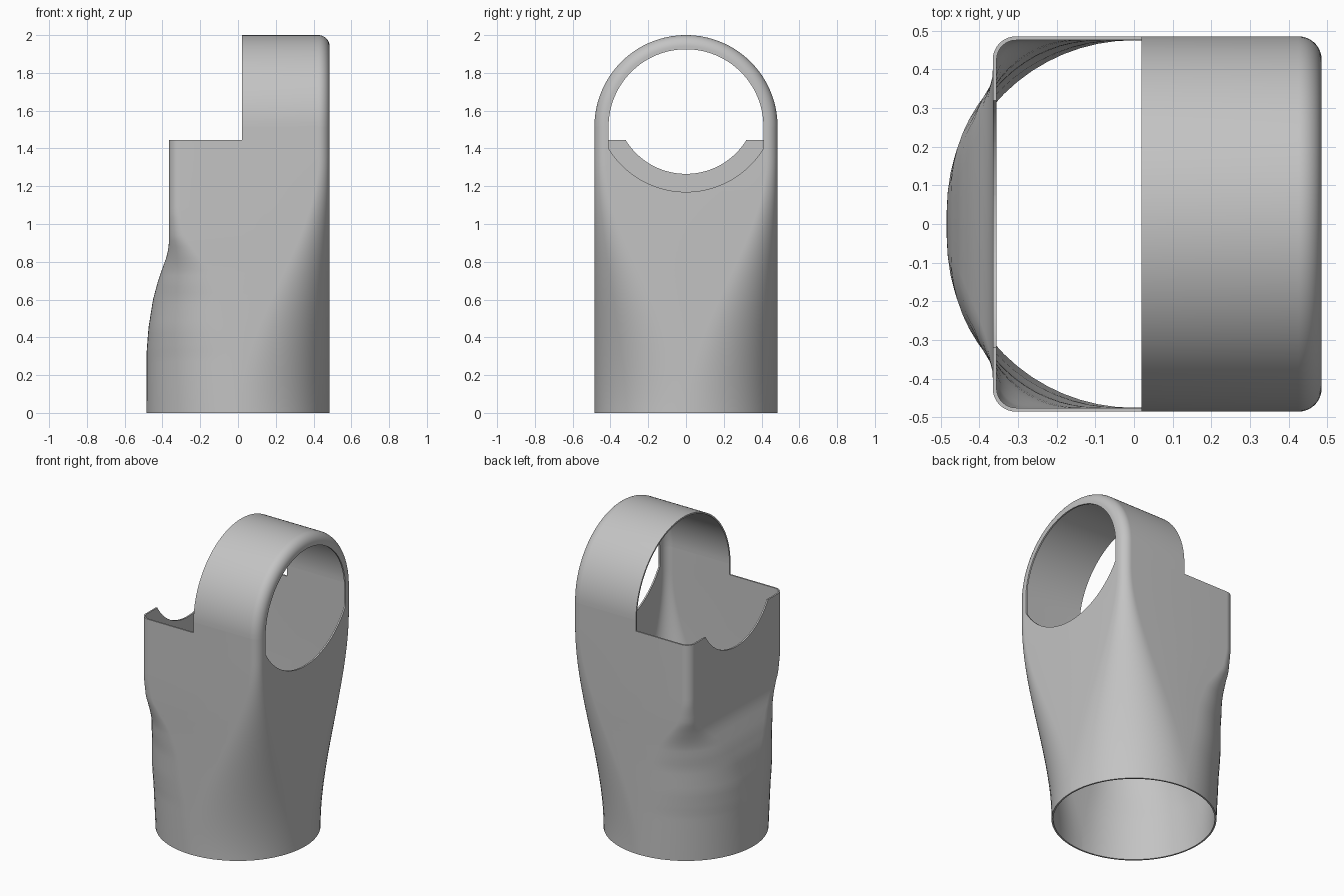
import bpy, bmesh, math

cube = bpy.data.objects.get("Cube")
if cube:
    bpy.data.objects.remove(cube, do_unlink=True)

R = 0.485          # outer half width
FILLET = 0.06      # corner radius of the squared upper part
WALL = 0.01
ARCH_Z = 1.515     # centre height of the arch
ARCH_X = 0.02      # open end of the arch
RIM_Z = 1.445      # top of the low walls
HOLE = 0.41        # half width of the round opening

grey = bpy.data.materials.new("plain grey")
grey.use_nodes = True
colour = (0.55, 0.55, 0.55, 1)
grey.diffuse_color = colour
grey.node_tree.nodes["Principled BSDF"].inputs["Base Color"].default_value = colour


def link(name, bm):
    mesh = bpy.data.meshes.new(name)
    bm.to_mesh(mesh)
    bm.free()
    mesh.materials.append(grey)
    ob = bpy.data.objects.new(name, mesh)
    bpy.context.collection.objects.link(ob)
    return ob


def grid_surface(name, rows, closed):
    """Skin a list of equal-length point rows."""
    bm = bmesh.new()
    vs = [[bm.verts.new(p) for p in row] for row in rows]
    n = len(rows[0])
    for a, b in zip(vs, vs[1:]):
        for j in range(n if closed else n - 1):
            k = (j + 1) % n
            bm.faces.new((a[j], a[k], b[k], b[j]))
    return link(name, bm)


def prism(name, outline, x0, x1):
    """Extrude a (y, z) outline along x, as a cutter."""
    bm = bmesh.new()
    face = bm.faces.new([bm.verts.new((x0, y, z)) for y, z in outline])
    new = bmesh.ops.extrude_face_region(bm, geom=[face])["geom"]
    bmesh.ops.translate(bm, vec=(x1 - x0, 0, 0),
                        verts=[v for v in new if isinstance(v, bmesh.types.BMVert)])
    bmesh.ops.recalc_face_normals(bm, faces=bm.faces)
    ob = link(name, bm)
    ob.hide_render = True
    return ob


def arc(cy, cz, r, a0, a1, n):
    return [(cy + r * math.cos(a0 + (a1 - a0) * i / n),
             cz + r * math.sin(a0 + (a1 - a0) * i / n)) for i in range(n + 1)]


def finish(ob, cutters=()):
    """Thicken inward, cut, apply and smooth."""
    shell = ob.modifiers.new("wall", 'SOLIDIFY')
    shell.thickness = WALL
    shell.offset = -1
    for c in cutters:
        cut = ob.modifiers.new("cut", 'BOOLEAN')
        cut.operation = 'DIFFERENCE'
        cut.solver = 'EXACT'
        cut.object = c
    deps = bpy.context.evaluated_depsgraph_get()
    mesh = bpy.data.meshes.new_from_object(ob.evaluated_get(deps))
    ob.modifiers.clear()
    ob.data = mesh
    for c in cutters:
        bpy.data.objects.remove(c, do_unlink=True)
    bpy.ops.object.select_all(action='DESELECT')
    ob.select_set(True)
    bpy.context.view_layer.objects.active = ob
    bpy.ops.object.shade_smooth_by_angle(angle=math.radians(35))


def lerp_table(table, z):
    for (z0, v0), (z1, v1) in zip(table, table[1:]):
        if z <= z1:
            return v0 + (v1 - v0) * (z - z0) / (z1 - z0)
    return table[-1][1]


# Body: round at the foot, blending to a rounded rectangle
SIDE = [(0, .485), (.32, .484), (.45, .474), (.6, .45), (.7, .423),
        (.76, .402), (.82, .38), (.87, .368), (.92, .365)]
SIDE_RADIUS = [(0, .484), (.3, .45), (.6, .36), (.75, .26),
               (.85, .15), (.92, .09), (1.05, FILLET)]


def section(z):
    t = min(z / 1.35, 1)
    r_left = 0.484 + (FILLET - 0.484) * t * t * (3 - 2 * t)
    r_right = lerp_table(SIDE_RADIUS, z)
    near = lerp_table(SIDE, z)
    q = math.pi / 2
    pts = []
    for i, (sx, sy) in enumerate([(1, 1), (-1, 1), (-1, -1), (1, -1)]):
        r = r_left if sx > 0 else r_right
        cx = R - r if sx > 0 else r - near
        pts += arc(cx, sy * (R - r), r, i * q, (i + 1) * q, 16)
    return [(x, y, z) for x, y in pts]


STEPS = 50
body = grid_surface("sleeve_body",
                    [section(ARCH_Z * i / STEPS) for i in range(STEPS + 1)], True)

# Cutters: open upper side, scooped low wall, lower half of the round opening
step_cut = prism("step_cutter", [(-1, RIM_Z), (1, RIM_Z), (1, 3), (-1, 3)], -1, ARCH_X)
scoop_cut = prism("scoop_cutter", arc(0, 1.64, .375, 0, 2 * math.pi, 64)[:-1], -.7, -.2)
sag_r, sag_z = 0.48, 1.65
half = math.asin(HOLE / sag_r)
hole_cut = prism("opening_cutter",
                 [(-HOLE, 1.7)] + arc(0, sag_z, sag_r, -math.pi / 2 - half,
                                      -math.pi / 2 + half, 40) + [(HOLE, 1.7)], .4, .7)
finish(body, [step_cut, scoop_cut, hole_cut])

# Arch: filleted profile swept half a turn over the top
profile = [(R, HOLE)] + arc(R - FILLET, R - FILLET, FILLET, 0, math.pi / 2, 16) + [(ARCH_X, R)]
TURNS = 64
rows = []
for i in range(TURNS + 1):
    a = math.pi * i / TURNS
    rows.append([(x, r * math.cos(a), ARCH_Z + r * math.sin(a)) for x, r in profile])
finish(grid_surface("top_arch", rows, False))
